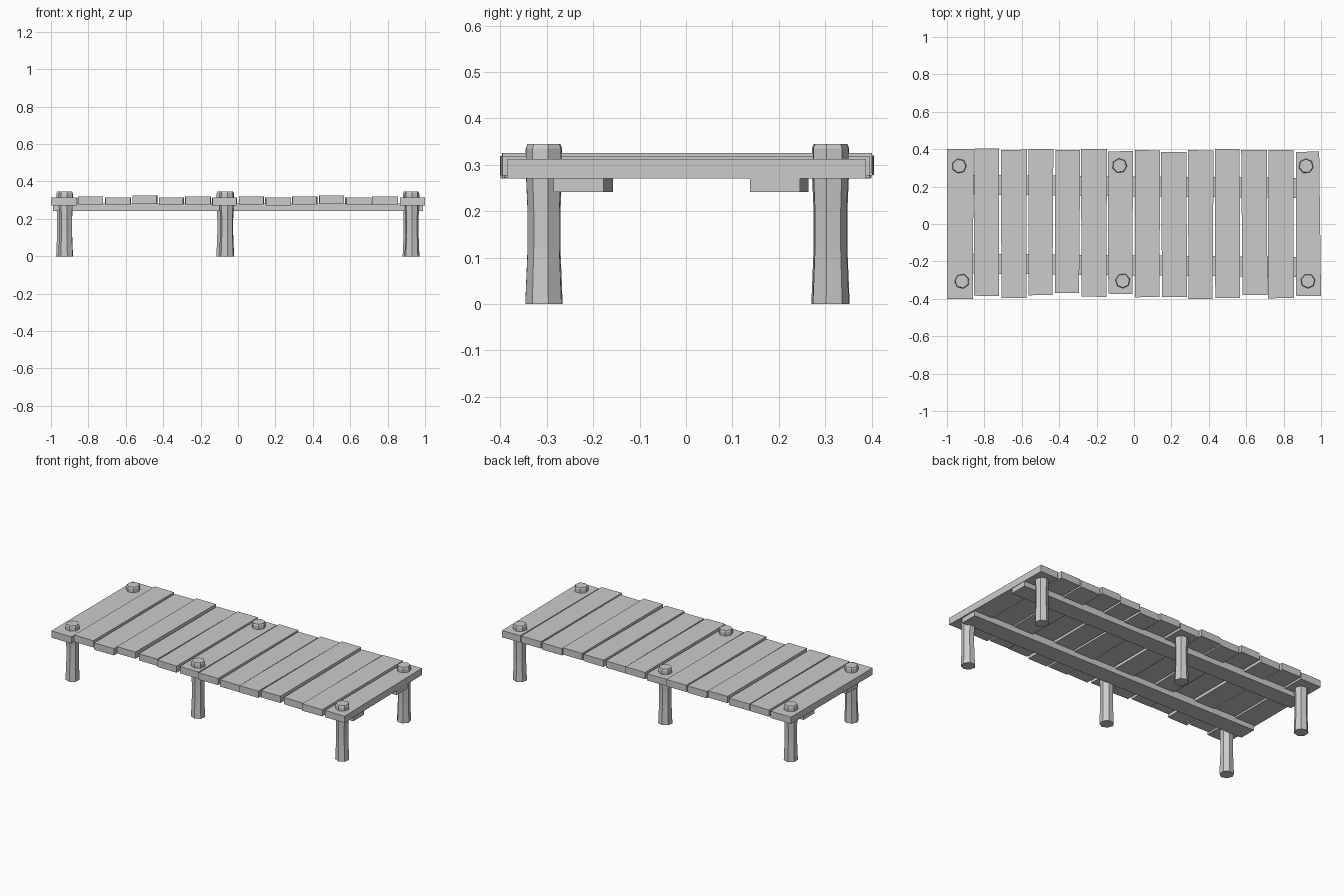
import bpy, bmesh, math, random

if "Cube" in bpy.data.objects:
    bpy.data.objects.remove(bpy.data.objects["Cube"])
random.seed(4)


def finish(name, bm):
    bmesh.ops.recalc_face_normals(bm, faces=bm.faces)
    me = bpy.data.meshes.new(name)
    bm.to_mesh(me)
    bm.free()
    ob = bpy.data.objects.new(name, me)
    bpy.context.collection.objects.link(ob)
    return ob


def board(name, outline, z0, z1):
    """Flat board: four-corner outline extruded from z0 to z1."""
    bm = bmesh.new()
    low = [bm.verts.new((x, y, z0)) for x, y in outline]
    face = bm.faces.new(low)
    top = bmesh.ops.extrude_face_region(bm, geom=[face])["geom"]
    for v in top:
        if isinstance(v, bmesh.types.BMVert):
            v.co.z = z1
    return finish(name, bm)


def post(name, x, y, turn, sides=7):
    """Low-poly log with a slim waist and a chamfered top."""
    bm = bmesh.new()
    rings = []
    for r, z in [(.041, 0), (.036, .12), (.036, .2), (.040, .29), (.040, .335), (.036, .345)]:
        rings.append([bm.verts.new((x + r * math.cos(turn + math.tau * i / sides),
                                    y + r * math.sin(turn + math.tau * i / sides), z))
                      for i in range(sides)])
    for a, b in zip(rings, rings[1:]):
        for i in range(sides):
            j = (i + 1) % sides
            bm.faces.new((a[i], a[j], b[j], b[i]))
    bm.faces.new(rings[0])
    bm.faces.new(rings[-1])
    return finish(name, bm)


# Deck planks: front end, back end, top height
planks = [(-.40, .40, .313), (-.385, .405, .32), (-.395, .395, .315), (-.38, .40, .325),
          (-.37, .395, .315), (-.39, .40, .319), (-.375, .388, .313), (-.39, .395, .319),
          (-.39, .385, .314), (-.40, .395, .319), (-.395, .40, .325), (-.38, .395, .315),
          (-.395, .395, .319), (-.385, .385, .313)]
pitch = 2 / len(planks)
for i, (front, back, top) in enumerate(planks):
    a, b = -1 + i * pitch, -1 + (i + 1) * pitch
    j = lambda: random.uniform(.001, .009)
    e = lambda: random.uniform(-.003, .003)
    left, right = (0, 0) if i == 0 else (j(), j()), (0, .01) if i == 13 else (j(), j())
    board(f"plank_{i + 1}", [(a + left[0], front + e() * (i > 0)), (b - right[0], front),
                             (b - right[1], back + e() * (i > 0)), (a + left[1], back)],
          top - .042, top)

# Long support beams, slightly askew
board("front_beam", [(-.99, -.264), (.99, -.285), (.99, -.178), (-.99, -.157)], .241, .283)
board("back_beam", [(-.99, .158), (.99, .138), (.99, .246), (-.99, .264)], .241, .283)

# Posts
spots = [(-.935, .31), (-.92, -.306), (-.077, .312), (-.06, -.304), (.92, .31), (.93, -.305)]
for i, (x, y) in enumerate(spots):
    post(f"post_{i + 1}", x, y, i * .4)
